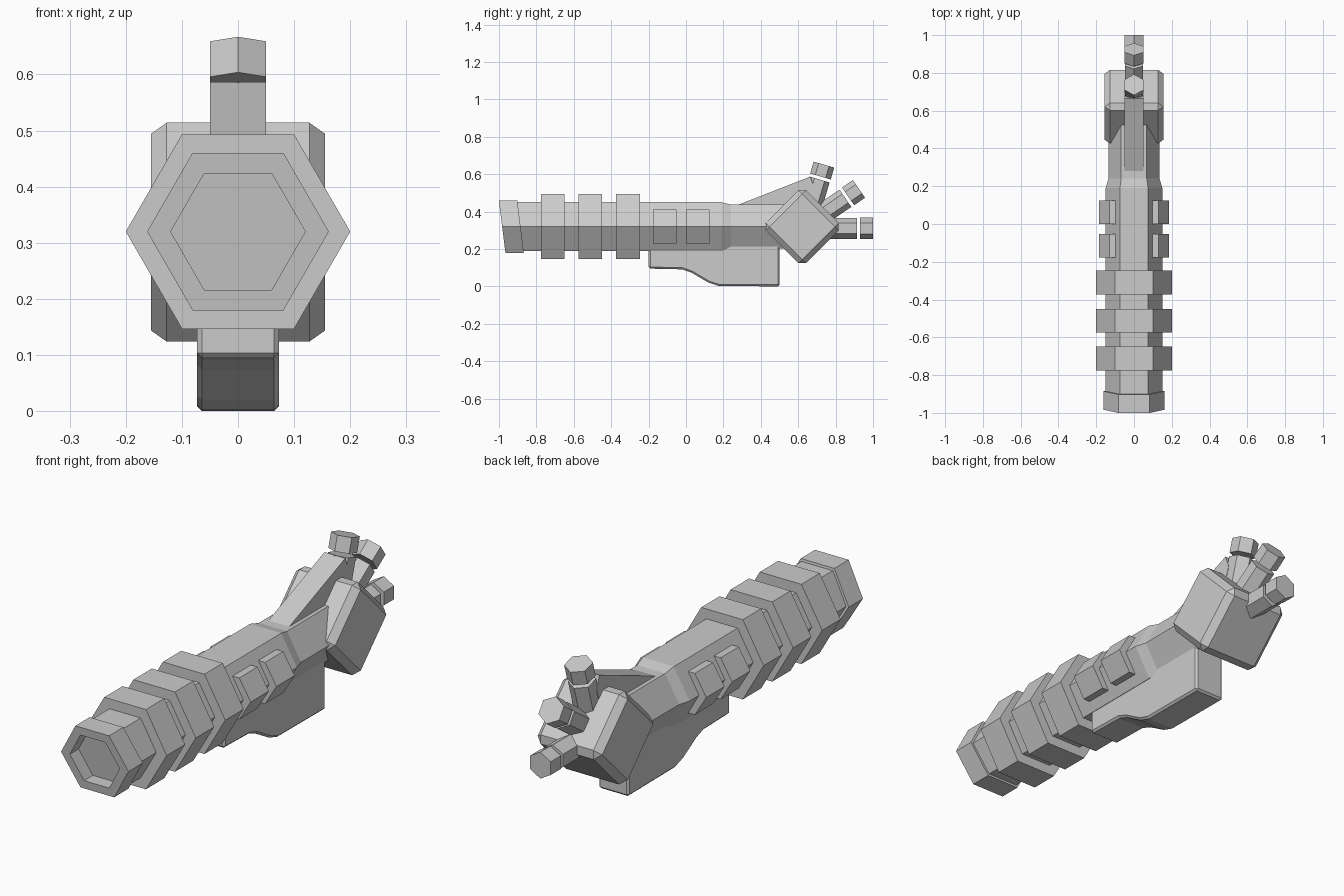
import bpy, bmesh, math
from mathutils import Matrix, Vector

if "Cube" in bpy.data.objects:
    bpy.data.objects.remove(bpy.data.objects["Cube"])

AXIS_Z = 0.32


def finish(name, bm):
    bmesh.ops.recalc_face_normals(bm, faces=bm.faces)
    me = bpy.data.meshes.new(name)
    bm.to_mesh(me)
    bm.free()
    ob = bpy.data.objects.new(name, me)
    bpy.context.collection.objects.link(ob)
    return ob


def hex_loft(name, sections, shear=0.0):
    """Hexagonal body along y from (y, radius) sections, points facing left and right."""
    bm = bmesh.new()
    rings = []
    for y, r in sections:
        ring = []
        for i in range(6):
            a = i * math.pi / 3
            dz = r * math.sin(a)
            ring.append(bm.verts.new((r * math.cos(a), y - shear * dz, AXIS_Z + dz)))
        rings.append(ring)
    for a, b in zip(rings, rings[1:]):
        for i in range(6):
            j = (i + 1) % 6
            bm.faces.new((a[i], a[j], b[j], b[i]))
    bm.faces.new(rings[0])
    bm.faces.new(rings[-1])
    return finish(name, bm)


def extrude(name, pts, vec):
    """Closed profile of 3D points extruded along vec."""
    bm = bmesh.new()
    f = bm.faces.new([bm.verts.new(p) for p in pts])
    res = bmesh.ops.extrude_face_region(bm, geom=[f])
    verts = [v for v in res["geom"] if isinstance(v, bmesh.types.BMVert)]
    bmesh.ops.translate(bm, verts=verts, vec=vec)
    return finish(name, bm)


def side_plate(name, profile, half):
    return extrude(name, [(-half, y, z) for y, z in profile], (2 * half, 0, 0))


def bevel(ob, width):
    m = ob.modifiers.new("Bevel", "BEVEL")
    m.width = width
    m.segments = 1
    m.limit_method = "ANGLE"
    m.angle_limit = math.radians(50)


def hex_rod(name, origin, angle, start, end, r):
    """Hexagonal rod in the x = 0 plane, at an angle above +y."""
    d = Vector((0, math.cos(angle), math.sin(angle)))
    n = Vector((0, -math.sin(angle), math.cos(angle)))
    pts = []
    for i in range(6):
        a = i * math.pi / 3
        pts.append(Vector(origin) + d * start + n * r * math.cos(a)
                   + Vector((r * math.sin(a), 0, 0)))
    return extrude(name, pts, d * (end - start))


# Main handle tube with the narrower neck
hex_loft("handle_tube", [(-0.9, 0.15), (0.19, 0.15), (0.24, 0.135), (0.6, 0.135)])

# Slanted open muzzle with a recessed floor
hex_loft("muzzle", [(-0.923, 0.12), (-0.983, 0.12), (-0.983, 0.162), (-0.885, 0.162)], shear=0.125)

# Raised grip rings
for k, y in enumerate((-0.775, -0.575, -0.373)):
    hex_loft(f"grip_ring_{k + 1}", [(y, 0.2), (y + 0.126, 0.2)])

# Side buttons, mirrored left and right
for s in (-1, 1):
    for k, y in enumerate((-0.177, 0.0)):
        prof = [(0.08, 0.09), (0.13, 0.09), (0.185, 0), (0.13, -0.09), (0.08, -0.09)]
        extrude(f"button_{'left' if s < 0 else 'right'}_{k + 1}",
                [(s * x, y, AXIS_Z + z) for x, z in prof], (0, 0.125, 0))

# Lower control box
box = side_plate("lower_box", [(-0.2, 0.22), (-0.2, 0.095), (-0.02, 0.091), (0.03, 0.073),
                               (0.12, 0.02), (0.175, 0.002), (0.5, 0.0), (0.5, 0.24)], 0.073)
bevel(box, 0.009)

# Top fin
side_plate("top_fin", [(0.25, 0.425), (0.665, 0.587), (0.685, 0.53), (0.64, 0.4), (0.3, 0.36)], 0.05)

# Diamond-turned end block
bm = bmesh.new()
bmesh.ops.create_cube(bm, size=1, matrix=Matrix.Translation((0, 0.621, 0.319))
                      @ Matrix.Rotation(math.radians(45), 4, "X")
                      @ Matrix.Diagonal((0.31, 0.304, 0.304, 1)))
bevel(finish("end_block", bm), 0.028)

# Three fanned studs, each with a separate cap
studs = (((0, 0.62, 0.31), 0, 0.31, 0.38),
         ((0, 0.625, 0.315), 34.5, 0.293, 0.364),
         ((0, 0.64, 0.32), 73.6, 0.279, 0.345))
for k, (origin, deg, start, end) in enumerate(studs):
    a = math.radians(deg)
    hex_rod(f"stud_{k + 1}", origin, a, 0.08, start - 0.017, 0.056)
    hex_rod(f"stud_cap_{k + 1}", origin, a, start, end, 0.0575)
